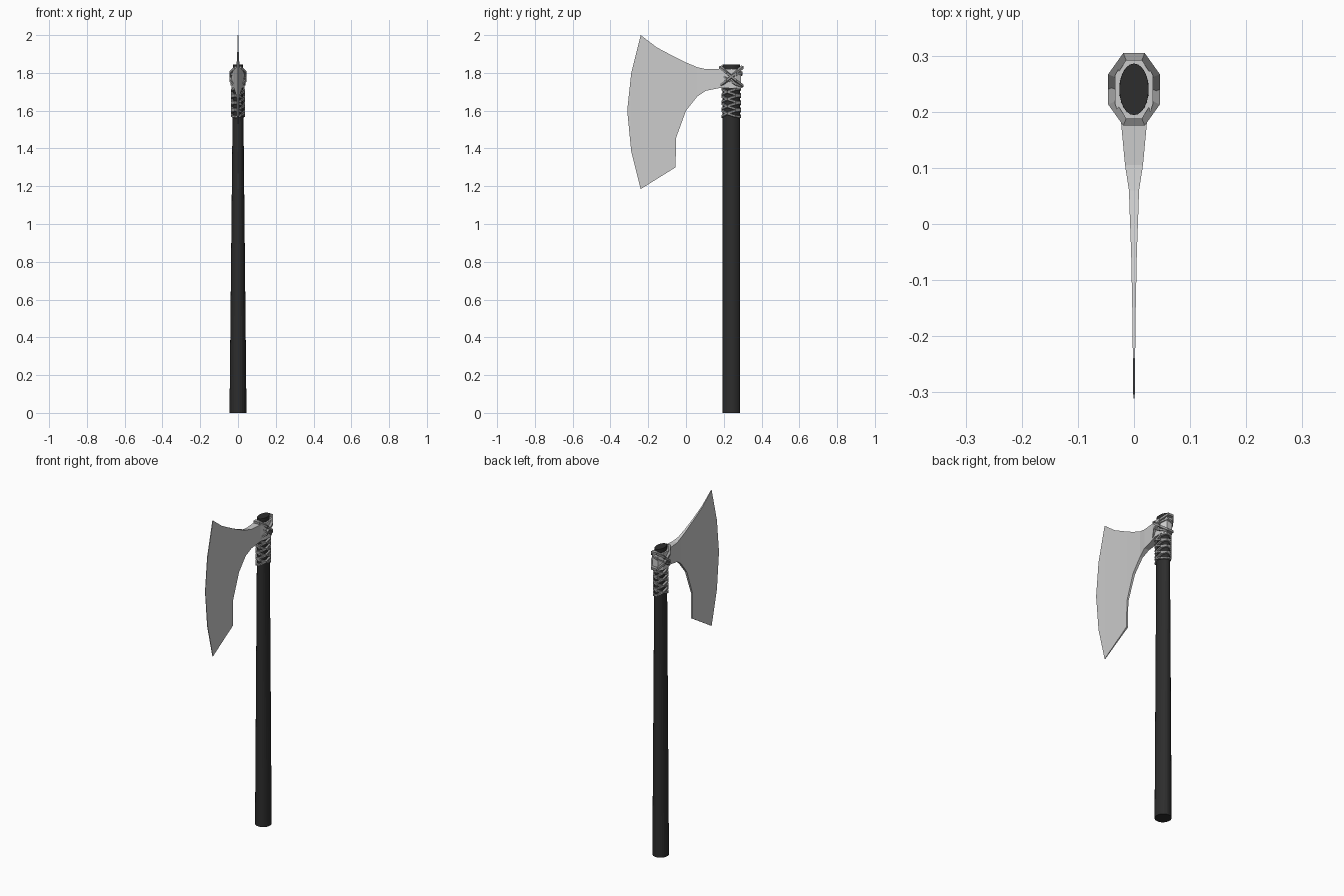
import bpy, bmesh, math

cube = bpy.data.objects.get("Cube")
if cube:
    bpy.data.objects.remove(cube)

AXIS_Y = 0.24  # handle centre line


def material(name, value):
    m = bpy.data.materials.new(name)
    m.use_nodes = True
    m.diffuse_color = (value, value, value, 1)
    m.node_tree.nodes["Principled BSDF"].inputs["Base Color"].default_value = m.diffuse_color
    return m


steel = material("pale steel", 0.6)
leather = material("grey strap", 0.3)
wood = material("dark wood", 0.026)


def loft(name, rings, mat, closed=False):
    """Skin a list of equal-sized point rings with quads."""
    bm = bmesh.new()
    loops = [[bm.verts.new(p) for p in ring] for ring in rings]
    n = len(loops[0])
    pairs = list(zip(loops, loops[1:]))
    if closed:
        pairs.append((loops[-1], loops[0]))
    else:
        bm.faces.new(loops[0])
        bm.faces.new(loops[-1])
    for a, b in pairs:
        for i in range(n):
            j = (i + 1) % n
            bm.faces.new((a[i], a[j], b[j], b[i]))
    bmesh.ops.recalc_face_normals(bm, faces=bm.faces)
    me = bpy.data.meshes.new(name)
    bm.to_mesh(me)
    bm.free()
    me.materials.append(mat)
    ob = bpy.data.objects.new(name, me)
    bpy.context.collection.objects.link(ob)
    return ob


def oval(rx, ry, z, sides):
    angles = [2 * math.pi * i / sides for i in range(sides)]
    return [(rx * math.cos(a), AXIS_Y + ry * math.sin(a), z) for a in angles]


# Handle: round at the foot, narrowing to an oval at the top
loft("handle", [oval(0.045, 0.046, 0, 24), oval(0.026, 0.046, 1.845, 24)], wood)

# Blade: columns of (y, top z, bottom z, half thickness)
columns = [
    (-0.311, 1.602, 1.598, 0.001), (-0.29, 1.8, 1.385, 0.002),
    (-0.24, 2.0, 1.185, 0.002), (-0.155, 1.935, 1.238, 0.003),
    (-0.055, 1.882, 1.3, 0.005), (-0.053, 1.881, 1.455, 0.005),
    (0.0, 1.855, 1.6, 0.007), (0.06, 1.83, 1.675, 0.009),
    (0.105, 1.82, 1.705, 0.016), (0.18, 1.82, 1.72, 0.023),
    (0.215, 1.82, 1.72, 0.034), (0.265, 1.82, 1.72, 0.034),
    (0.292, 1.82, 1.72, 0.018),
]
loft("axe_head", [[(-w, y, t), (w, y, t), (w, y, b), (-w, y, b)]
                  for y, t, b, w in columns], steel)


def strap(name, rx, ry, z, slope, height, thick, roll=0.0, sides=8):
    """Tilted band looped round the handle."""
    rings = []
    for i in range(sides):
        a = 2 * math.pi * (i + 0.5) / sides
        c, s = math.cos(a), math.sin(a)
        mid = z + slope * s + roll * c
        ring = []
        for out, up in ((0, -1), (1, -0.6), (1, 0.6), (0, 1)):
            ring.append(((rx + (out - 1) * thick) * c,
                         AXIS_Y + (ry + (out - 1) * thick) * s,
                         mid + up * height / 2))
        rings.append(ring)
    return loft(name, rings, leather, closed=True)


# Crossed straps binding the head
for side, sign in (("rising", 1), ("falling", -1)):
    strap("head_strap_" + side, 0.05, 0.07, 1.78, sign * 0.052, 0.022, 0.014)
    strap("inner_strap_" + side, 0.044, 0.064, 1.765, sign * 0.035, 0.018, 0.012,
          roll=sign * 0.012)

# Criss-cross coils below the head
for i in range(4):
    z = 1.585 + 0.038 * i
    for side, sign in (("rising", 1), ("falling", -1)):
        strap(f"coil_{side}_{i + 1}", 0.040, 0.055, z, sign * 0.016, 0.016, 0.011,
              roll=sign * 0.008)
